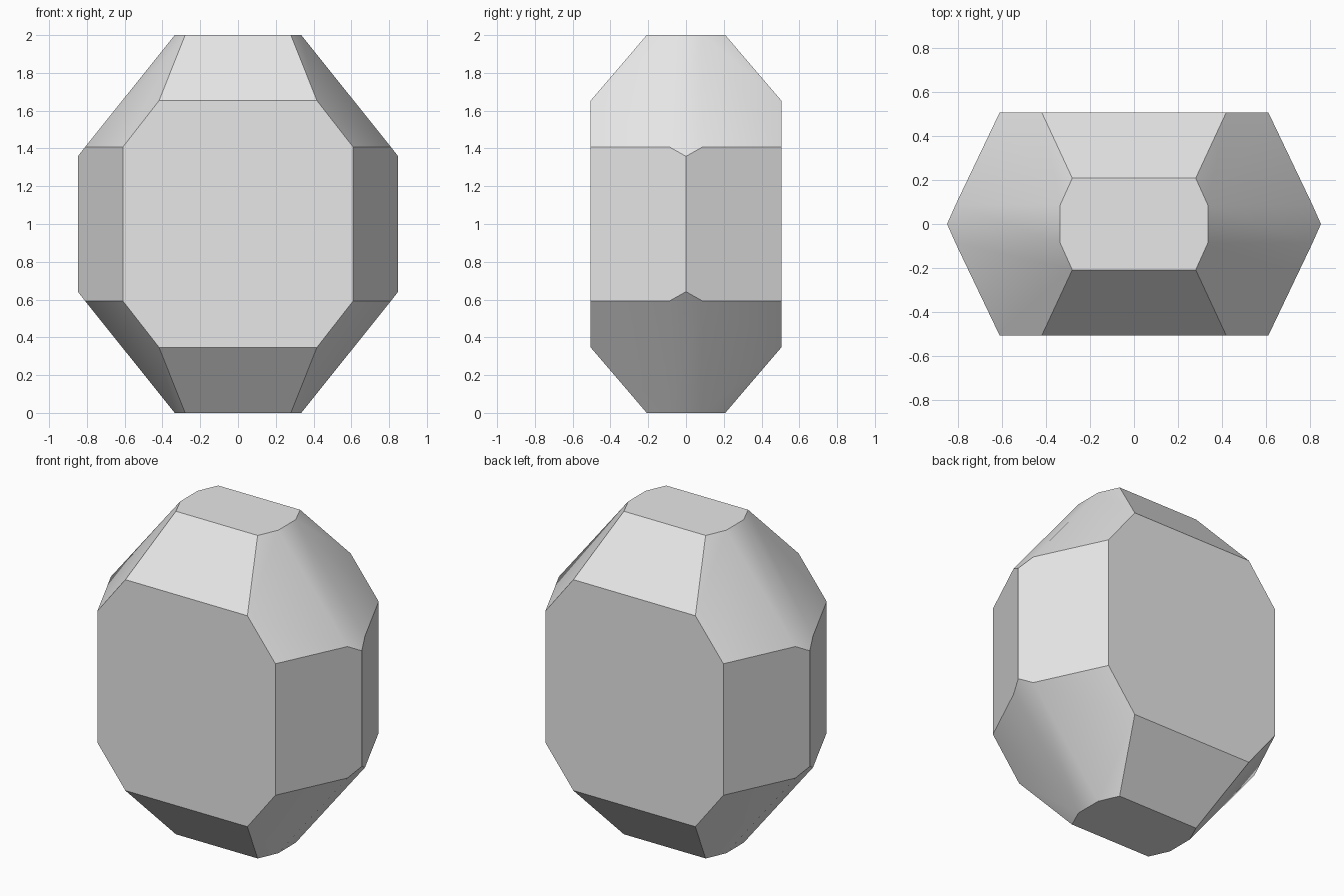
import bpy
import bmesh
import math
from itertools import product

default_cube = bpy.data.objects.get("Cube")
if default_cube:
    bpy.data.objects.remove(default_cube, do_unlink=True)

# Grey stone material
stone = bpy.data.materials.new("grey_stone")
stone.use_nodes = True
colour = (0.8, 0.8, 0.8, 1.0)
stone.diffuse_color = colour
stone.node_tree.nodes["Principled BSDF"].inputs["Base Color"].default_value = colour

# Corners of one octant, measured from the crystal's centre
CENTRE_Z = 1.0
CORNERS = [
    (0.28, 0.208, 1.0),     # cap, beside the front bevel
    (0.335, 0.086, 1.0),    # cap, beside the side ridge
    (0.418, 0.505, 0.653),  # top of the broad face
    (0.61, 0.505, 0.407),   # upper side of the broad face
    (0.81, 0.086, 0.407),   # top of the prism side
    (0.848, 0.0, 0.358),    # tip of the side edge
]

# Mirror the octant on all three axes and wrap it into a faceted solid
points = {(x * sx, y * sy, CENTRE_Z + z * sz)
          for x, y, z in CORNERS
          for sx, sy, sz in product((-1, 1), repeat=3)}
bm = bmesh.new()
for p in sorted(points):
    bm.verts.new(p)
bmesh.ops.convex_hull(bm, input=bm.verts[:])

# Merge the hull triangles into clean flat facets
bmesh.ops.dissolve_limit(bm, angle_limit=math.radians(4),
                         verts=bm.verts[:], edges=bm.edges[:])
bmesh.ops.recalc_face_normals(bm, faces=bm.faces[:])

mesh = bpy.data.meshes.new("crystal")
bm.to_mesh(mesh)
bm.free()
mesh.materials.append(stone)
crystal = bpy.data.objects.new("crystal", mesh)
bpy.context.collection.objects.link(crystal)

# Soften only the shallow ridges on the slanted shoulders
bpy.ops.object.select_all(action="DESELECT")
crystal.select_set(True)
bpy.context.view_layer.objects.active = crystal
bpy.ops.object.shade_smooth_by_angle(angle=math.radians(30))
